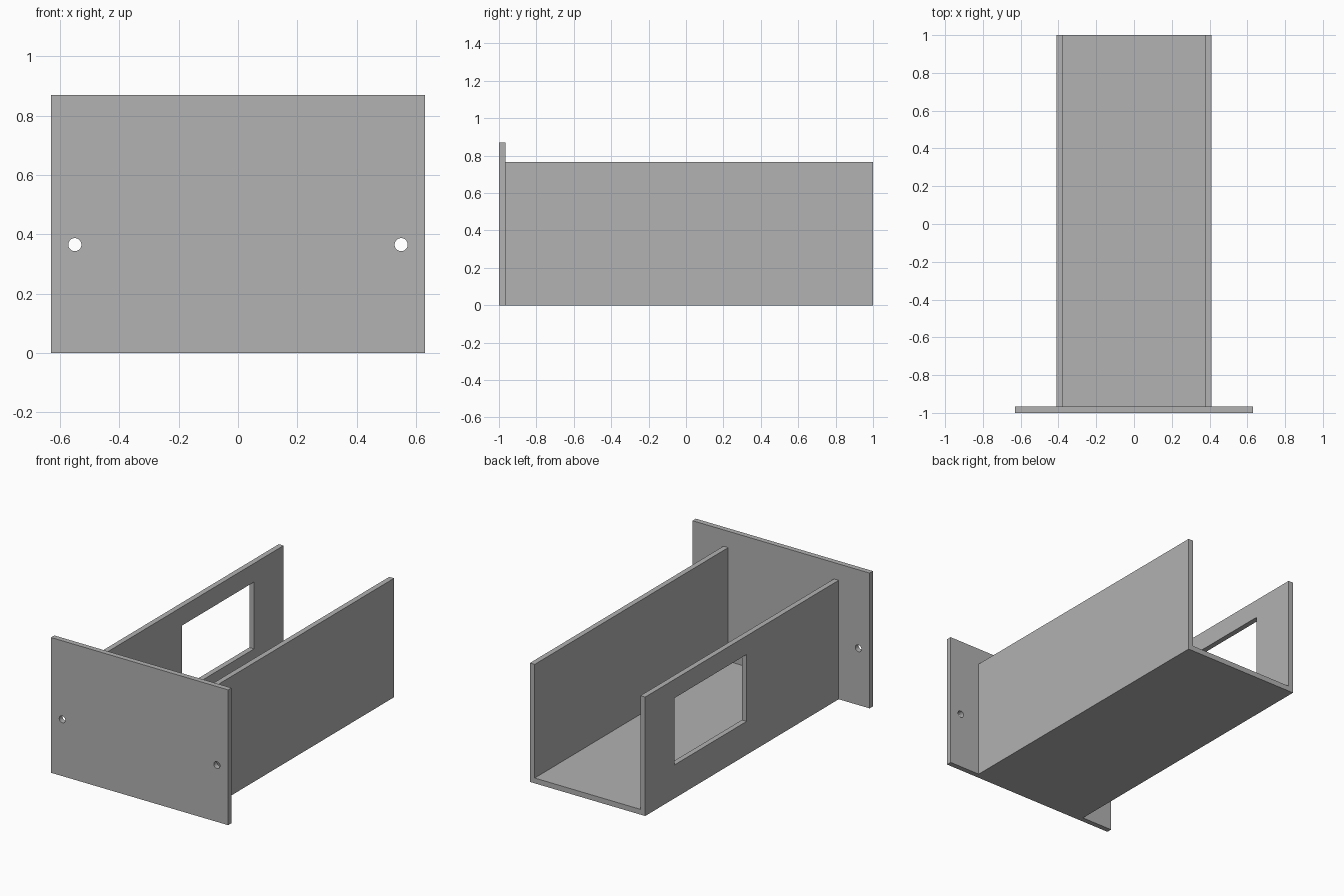
import bpy
import bmesh
from math import radians
from mathutils import Matrix, Vector

cube = bpy.data.objects.get("Cube")
if cube:
    bpy.data.objects.remove(cube, do_unlink=True)

# Main dimensions
WALL = 0.034
FRONT, BACK = -1.0, 1.0
PLATE_HALF, PLATE_TOP = 0.63, 0.87
TRAY_HALF, TRAY_TOP = 0.41, 0.765

grey = bpy.data.materials.new("plain grey")
grey.use_nodes = True
grey.diffuse_color = (0.445, 0.445, 0.445, 1)
grey.node_tree.nodes["Principled BSDF"].inputs["Base Color"].default_value = grey.diffuse_color


def make_object(name, bm):
    bmesh.ops.recalc_face_normals(bm, faces=bm.faces[:])
    mesh = bpy.data.meshes.new(name)
    bm.to_mesh(mesh)
    bm.free()
    mesh.materials.append(grey)
    obj = bpy.data.objects.new(name, mesh)
    bpy.context.scene.collection.objects.link(obj)
    return obj


def box(name, low, high):
    low, high = Vector(low), Vector(high)
    bm = bmesh.new()
    bmesh.ops.create_cube(bm, size=1, matrix=Matrix.Translation((low + high) / 2)
                          @ Matrix.Diagonal((*(high - low), 1)))
    return make_object(name, bm)


def cut(target, cutter):
    cutter.hide_render = True
    cutter.hide_set(True)
    cutter.display_type = 'WIRE'
    mod = target.modifiers.new("cut " + cutter.name, 'BOOLEAN')
    mod.operation = 'DIFFERENCE'
    mod.solver = 'EXACT'
    mod.object = cutter
    # Bake the cut, then drop the helper
    bpy.context.view_layer.update()
    graph = bpy.context.evaluated_depsgraph_get()
    mesh = bpy.data.meshes.new_from_object(target.evaluated_get(graph))
    target.modifiers.clear()
    target.data = mesh
    bpy.data.objects.remove(cutter, do_unlink=True)


# U-shaped tray: profile swept from the front plate to the back
inner = TRAY_HALF - WALL
profile = [(-TRAY_HALF, 0), (TRAY_HALF, 0), (TRAY_HALF, TRAY_TOP), (inner, TRAY_TOP),
           (inner, WALL), (-inner, WALL), (-inner, TRAY_TOP), (-TRAY_HALF, TRAY_TOP)]
bm = bmesh.new()
face = bm.faces.new([bm.verts.new((x, FRONT + WALL, z)) for x, z in profile])
swept = bmesh.ops.extrude_face_region(bm, geom=[face], use_keep_orig=True)["geom"]
bmesh.ops.translate(bm, verts=[v for v in swept if isinstance(v, bmesh.types.BMVert)],
                    vec=(0, BACK - FRONT - WALL, 0))
tray = make_object("tray", bm)

# Window in the right wall only
cut(tray, box("window_cutter", (-TRAY_HALF - 0.1, -0.03, 0.215), (-inner + 0.1, 0.70, 0.645)))

# Front plate with a screw hole on each side
plate = box("front_plate", (-PLATE_HALF, FRONT, 0), (PLATE_HALF, FRONT + WALL, PLATE_TOP))
for side in (-1, 1):
    bm = bmesh.new()
    bmesh.ops.create_cone(bm, cap_ends=True, segments=32, radius1=0.022, radius2=0.022, depth=0.2,
                          matrix=Matrix.Translation((side * 0.55, FRONT, 0.365))
                          @ Matrix.Rotation(radians(90), 4, 'X'))
    cut(plate, make_object("screw_hole_cutter", bm))

# Smooth hole walls, sharp edges elsewhere
bpy.ops.object.select_all(action='DESELECT')
plate.select_set(True)
bpy.context.view_layer.objects.active = plate
bpy.ops.object.shade_smooth_by_angle(angle=radians(30))
